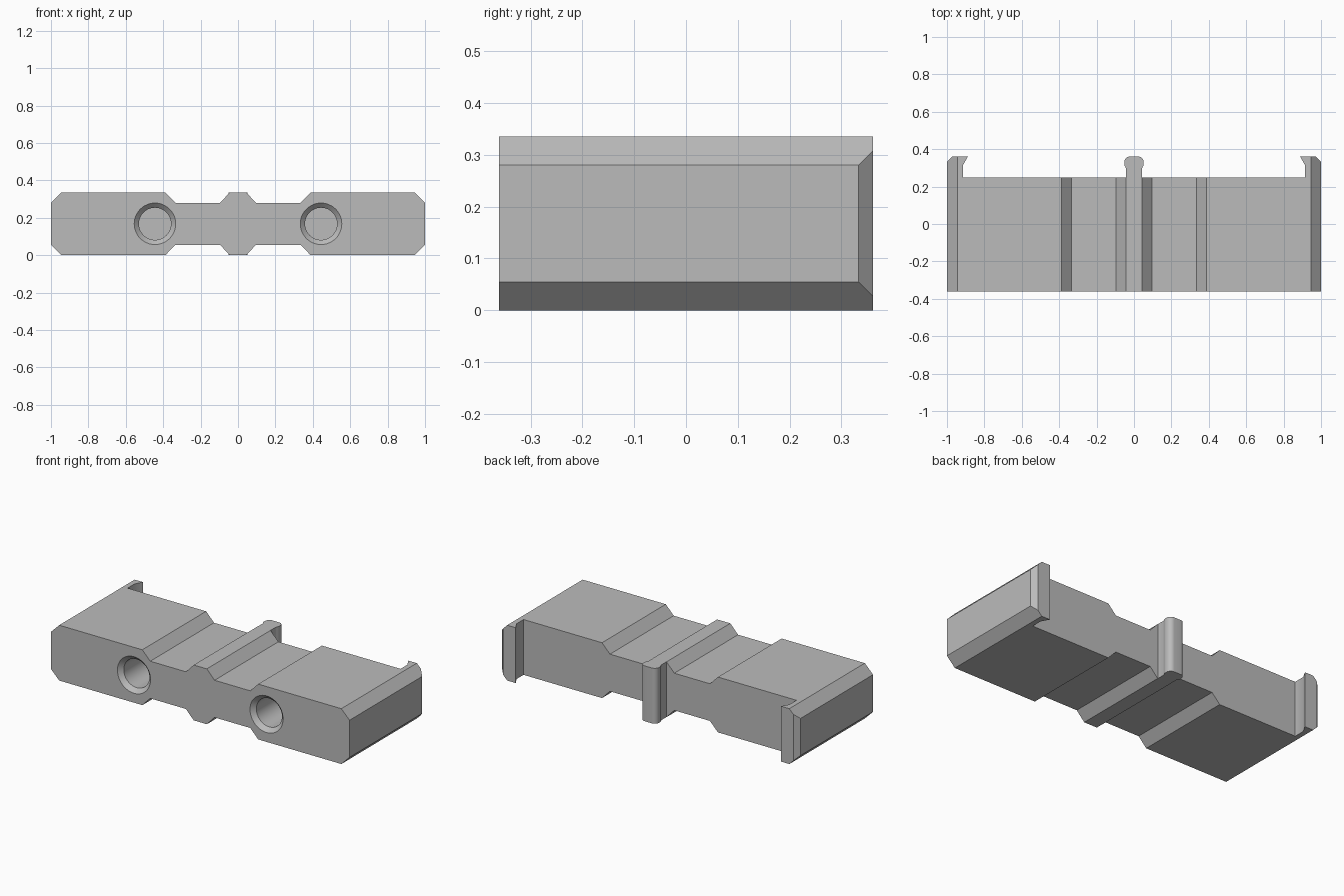
import bpy, bmesh, math
from mathutils import Vector

cube = bpy.data.objects.get("Cube")
if cube:
    bpy.data.objects.remove(cube, do_unlink=True)

grey = bpy.data.materials.new("plain_grey")
grey.use_nodes = True
colour = (0.5, 0.5, 0.5, 1)
grey.diffuse_color = colour
grey.node_tree.nodes["Principled BSDF"].inputs["Base Color"].default_value = colour

HEIGHT, DEPTH, BACK = 0.335, 0.361, 0.249


def prism(name, points, offset):
    """Extrude a closed outline of 3D points along offset."""
    bm = bmesh.new()
    face = bm.faces.new([bm.verts.new(p) for p in points])
    out = bmesh.ops.extrude_face_region(bm, geom=[face])["geom"]
    bmesh.ops.translate(bm, vec=Vector(offset),
                        verts=[v for v in out if isinstance(v, bmesh.types.BMVert)])
    bmesh.ops.recalc_face_normals(bm, faces=bm.faces)
    return finish(name, bm)


def finish(name, bm):
    mesh = bpy.data.meshes.new(name)
    bm.to_mesh(mesh)
    bm.free()
    mesh.materials.append(grey)
    obj = bpy.data.objects.new(name, mesh)
    bpy.context.collection.objects.link(obj)
    return obj


def combine(target, tool, operation):
    """Apply a boolean and remove the tool object."""
    mod = target.modifiers.new(operation, 'BOOLEAN')
    mod.operation, mod.solver, mod.object = operation, 'EXACT', tool
    bpy.context.view_layer.objects.active = target
    bpy.ops.object.modifier_apply(modifier=mod.name)
    bpy.data.objects.remove(tool, do_unlink=True)


def mirrored(half):
    """Close a right-hand half outline with its mirror image in x."""
    return half + [(-x, v) for x, v in reversed(half)]


# Block: stepped front profile with bevelled ends and a central rail
upper = [(0.044, HEIGHT), (0.096, 0.28), (0.335, 0.28),
         (0.388, HEIGHT), (0.945, HEIGHT), (1, 0.28)]
front = mirrored(upper + [(x, HEIGHT - z) for x, z in reversed(upper)])
block = prism("clip_block", [(x, -DEPTH, z) for x, z in front], (0, 2 * DEPTH, 0))

# Plan outline leaves a hook at each end of the back
plan = mirrored([(1.1, -0.5), (1.1, 0.233), (0.972, DEPTH), (0.888, DEPTH),
                 (0.914, 0.315), (0.914, BACK)])
combine(block, prism("plan_cutter", [(x, y, -0.1) for x, y in plan], (0, 0, 0.6)),
        'INTERSECT')

# Centre tongue: straight neck, rounded head
half = [(0.043, 0.2), (0.043, 0.296), (0.046, 0.305), (0.051, 0.314), (0.052, 0.324)]
for i in range(1, 9):
    a = i * math.pi / 16
    half.append((0.022 + 0.03 * math.cos(a), DEPTH - 0.03 + 0.03 * math.sin(a)))
combine(block, prism("centre_tongue", [(x, y, 0) for x, y in mirrored(half)],
                     (0, 0, HEIGHT)), 'UNION')

# Two countersunk blind holes in the front
for side in (-1, 1):
    bm = bmesh.new()
    rings = []
    for radius, y in ((0.121, -DEPTH - 0.01), (0.086, -DEPTH + 0.025), (0.086, 0.09)):
        rings.append([bm.verts.new((side * 0.444 + radius * math.cos(a), y,
                                    HEIGHT / 2 + radius * math.sin(a)))
                      for a in (math.tau * i / 48 for i in range(48))])
    for r, s in zip(rings, rings[1:]):
        for i in range(48):
            bm.faces.new((r[i - 1], r[i], s[i], s[i - 1]))
    bm.faces.new(rings[0])
    bm.faces.new(rings[-1])
    bmesh.ops.recalc_face_normals(bm, faces=bm.faces)
    combine(block, finish("hole_cutter", bm), 'DIFFERENCE')

# Smooth the round parts, keep the edges crisp
bpy.ops.object.select_all(action='DESELECT')
block.select_set(True)
bpy.context.view_layer.objects.active = block
bpy.ops.object.shade_smooth_by_angle(angle=math.radians(30))
